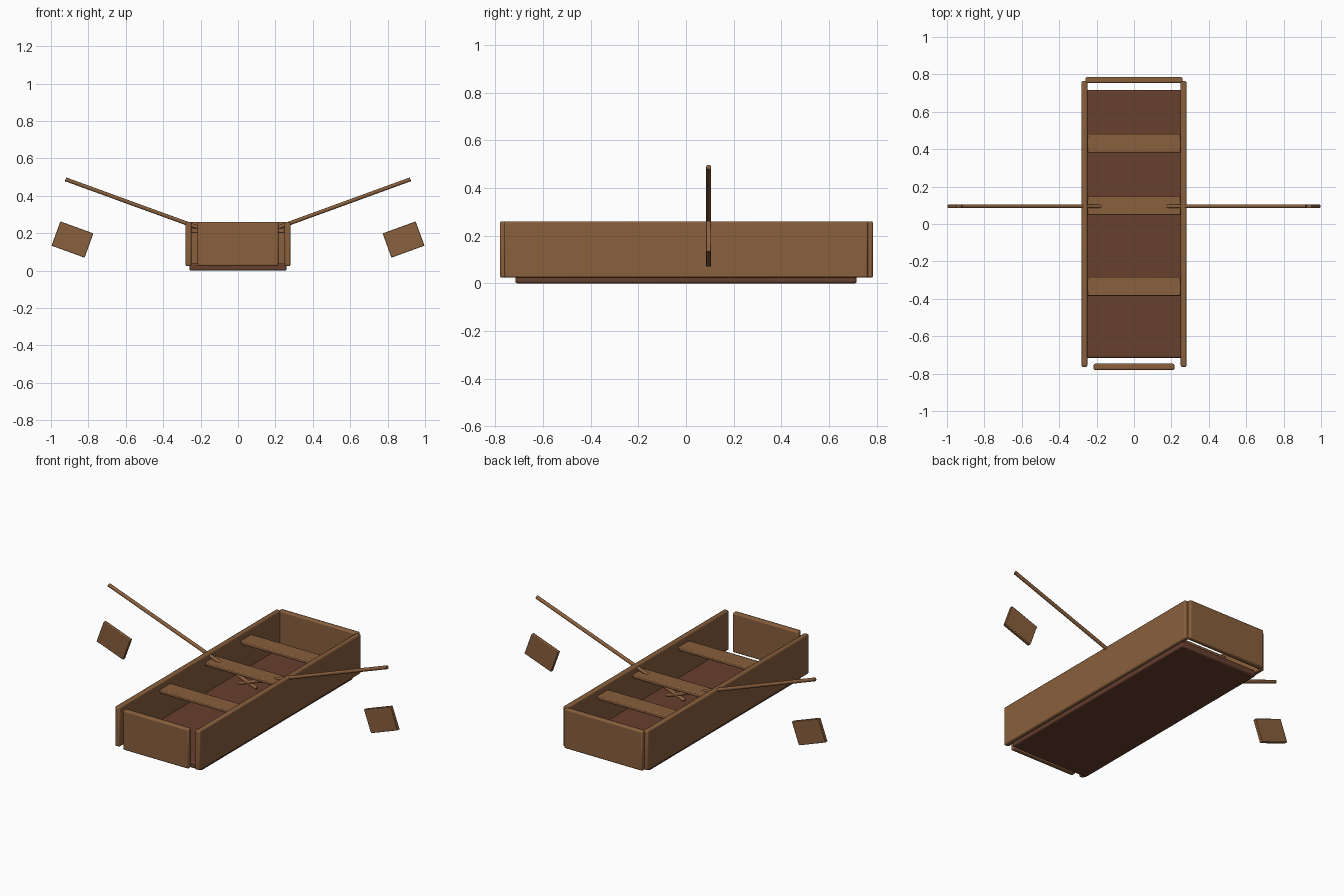
import bpy
from math import radians, sin, cos

cube = bpy.data.objects.get("Cube")
if cube:
    bpy.data.objects.remove(cube, do_unlink=True)


def material(name, rgb):
    mat = bpy.data.materials.new(name)
    mat.use_nodes = True
    mat.diffuse_color = (*rgb, 1)
    mat.node_tree.nodes["Principled BSDF"].inputs["Base Color"].default_value = (*rgb, 1)
    return mat


WOOD = material("warm_brown_wood", (0.25, 0.115, 0.046))
DARK = material("dark_brown_wood", (0.135, 0.05, 0.027))


def finish(name, mat, bevel):
    """Name the active object, colour it and round its edges."""
    obj = bpy.context.object
    obj.name = obj.data.name = name
    obj.data.materials.append(mat)
    bpy.ops.object.transform_apply(location=False, rotation=False, scale=True)
    mod = obj.modifiers.new("rounded_edges", "BEVEL")
    mod.width, mod.segments = bevel, 2
    mod.limit_method = "ANGLE"
    mod.angle_limit = radians(50)
    bpy.ops.object.shade_smooth_by_angle(angle=radians(35))
    return obj


def plank(name, centre, size, mat=WOOD, bevel=0.008, tilt=0):
    bpy.ops.mesh.primitive_cube_add(size=1, location=centre, rotation=(0, tilt, 0))
    bpy.context.object.scale = size
    return finish(name, mat, bevel)


# Hull: floor, end boards and side boards
WALL_Z, WALL_H = 0.142, 0.237
plank("hull_floor", (0, 0, 0.019), (0.52, 1.432, 0.038), DARK)
plank("bow_board", (0, -0.764, WALL_Z), (0.432, 0.034, WALL_H))
plank("stern_board", (0, 0.769, WALL_Z), (0.52, 0.032, WALL_H))

# Three bench seats
for label, y in (("front", -0.334), ("middle", 0.097), ("rear", 0.432)):
    plank(label + "_seat", (0, y, 0.213), (0.5, 0.1, 0.024), bevel=0.005)

# Mirrored side boards, oar shafts and floating oar blades
OAR_Y, SLOPE = 0.095, radians(20)
SHAFT = 1.045
for label, s in (("left", 1), ("right", -1)):
    plank(label + "_side_board", (s * 0.265, 0, WALL_Z), (0.031, 1.528, WALL_H))

    x = s * (0.922 - cos(SLOPE) * SHAFT / 2)
    z = 0.488 - sin(SLOPE) * SHAFT / 2
    bpy.ops.mesh.primitive_cylinder_add(
        vertices=16, radius=0.0105, depth=SHAFT,
        location=(x, OAR_Y, z), rotation=(0, s * (radians(90) - SLOPE), 0))
    finish(label + "_oar_shaft", WOOD, 0.002)

    plank(label + "_oar_blade", (s * 0.885, OAR_Y, 0.166),
          (0.188, 0.021, 0.138), bevel=0.003, tilt=-s * SLOPE)
